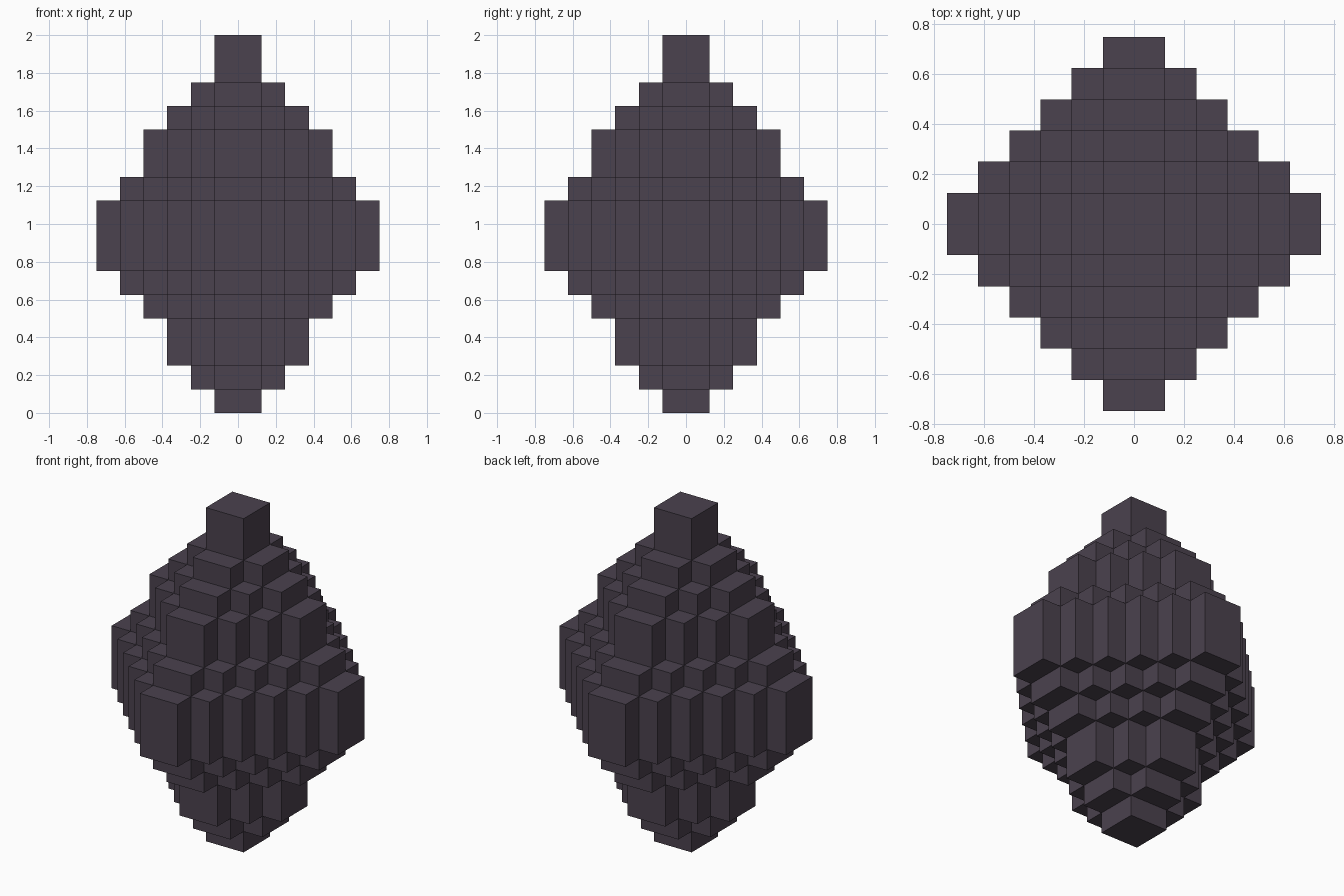
import bpy, bmesh
from mathutils import Vector

if "Cube" in bpy.data.objects:
    bpy.data.objects.remove(bpy.data.objects["Cube"])

U = 0.125  # size of one block step

# (layer height, half width) in steps, from the ground up
LAYERS = [(1, 1), (1, 2), (2, 3), (1, 4), (1, 5), (3, 6),
          (1, 5), (2, 4), (1, 3), (1, 2), (2, 1)]

mat = bpy.data.materials.new("dark purple stone")
mat.diffuse_color = (0.070, 0.054, 0.077, 1)
mat.use_nodes = True
mat.node_tree.nodes["Principled BSDF"].inputs["Base Color"].default_value = mat.diffuse_color


def outline(n):
    """Stepped diamond outline, counter-clockwise, half width n."""
    quarter = []
    for k in range(n):
        quarter += [(n - k, k), (n - k, k + 1)]
    pts = [p for p in quarter if p[1] > 0]
    loop = []
    for _ in range(4):
        loop += pts
        pts = [(-y, x) for x, y in pts]
    return loop


def ledge_cells(n):
    """Rectangles covered by diamond n but not by diamond n - 1."""
    if n == 1:
        return [(-1, -1, 1, 1)]
    cells = [(n - 1, -1, n, 1), (-n, -1, 1 - n, 1),
             (-1, n - 1, 1, n), (-1, -n, 1, 1 - n)]
    for k in range(1, n - 1):
        a, b = n - 1 - k, k
        for x in (a, -a - 1):
            for y in (b, -b - 1):
                cells.append((x, y, x + 1, y + 1))
    return cells


bm = bmesh.new()


def face(points):
    bm.faces.new([bm.verts.new(Vector(p) * U) for p in points])


def ledges(n, z, up):
    for x0, y0, x1, y1 in ledge_cells(n):
        quad = [(x0, y0, z), (x1, y0, z), (x1, y1, z), (x0, y1, z)]
        face(quad if up else quad[::-1])


# Walls of each layer, with ledges where neighbouring layers differ by a step
z, below = 0, 0
for height, n in LAYERS:
    loop = outline(n)
    for (ax, ay), (bx, by) in zip(loop, loop[1:] + loop[:1]):
        face([(ax, ay, z), (bx, by, z), (bx, by, z + height), (ax, ay, z + height)])
    ledges(max(n, below), z, up=below > n)
    z, below = z + height, n
ledges(1, z, up=True)

bmesh.ops.remove_doubles(bm, verts=bm.verts, dist=0.0001)
mesh = bpy.data.meshes.new("stepped_egg")
bm.to_mesh(mesh)
bm.free()
mesh.materials.append(mat)
egg = bpy.data.objects.new("stepped_egg", mesh)
bpy.context.collection.objects.link(egg)
